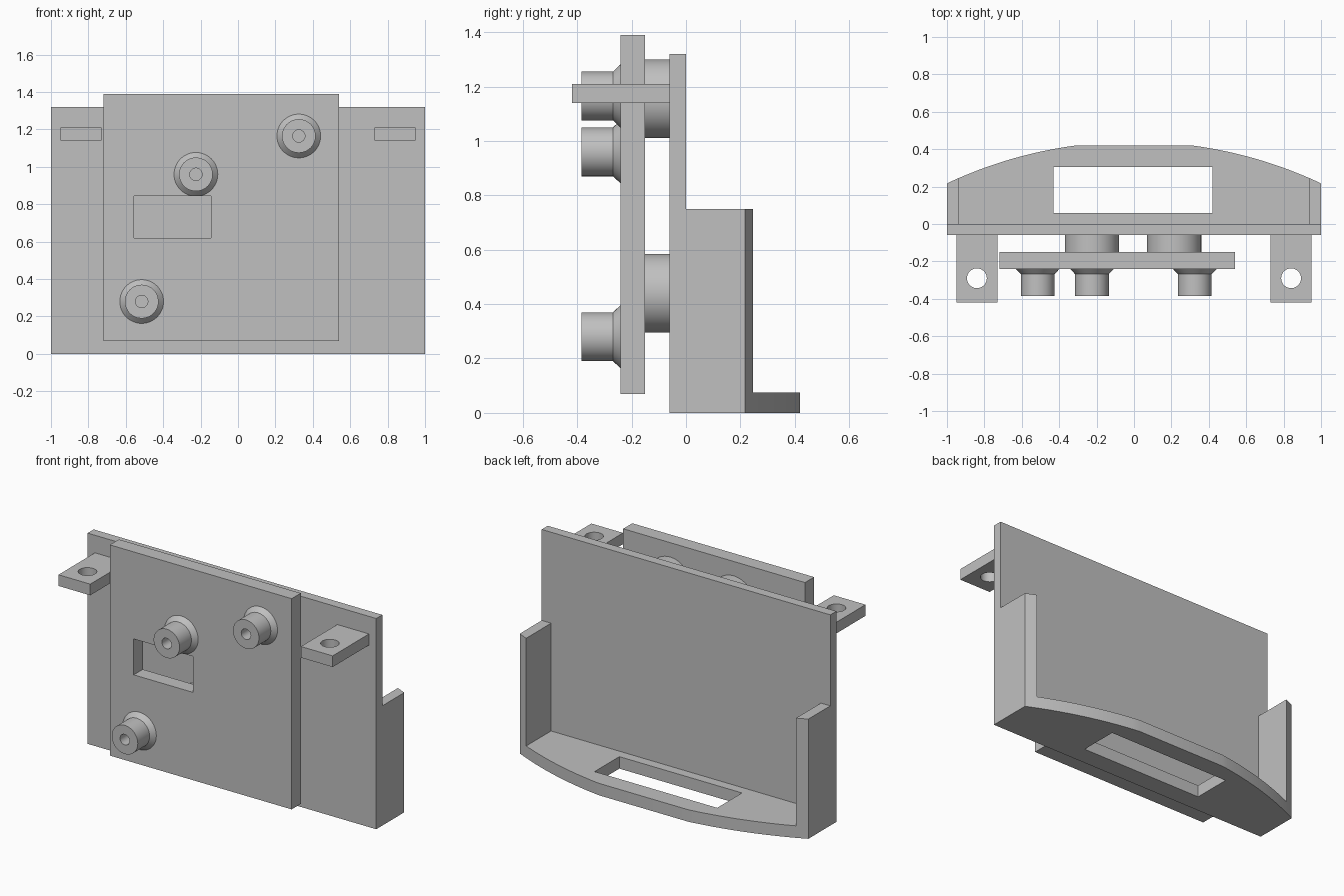
import bpy
import bmesh
import math
from mathutils import Matrix, Vector

if "Cube" in bpy.data.objects:
    bpy.data.objects.remove(bpy.data.objects["Cube"], do_unlink=True)

# One plain grey for everything
GREY = (0.53, 0.53, 0.53, 1)
grey = bpy.data.materials.new("plain_grey")
grey.use_nodes = True
grey.diffuse_color = GREY
grey.node_tree.nodes["Principled BSDF"].inputs["Base Color"].default_value = GREY


def finish(name, bm, smooth=False):
    bmesh.ops.recalc_face_normals(bm, faces=bm.faces)
    mesh = bpy.data.meshes.new(name)
    bm.to_mesh(mesh)
    bm.free()
    mesh.materials.append(grey)
    obj = bpy.data.objects.new(name, mesh)
    bpy.context.collection.objects.link(obj)
    if smooth:
        activate(obj)
        bpy.ops.object.shade_smooth_by_angle(angle=math.radians(30))
    return obj


def activate(obj):
    bpy.ops.object.select_all(action="DESELECT")
    obj.select_set(True)
    bpy.context.view_layer.objects.active = obj


def box(name, x, y, z):
    bm = bmesh.new()
    bmesh.ops.create_cube(bm, size=1)
    for v in bm.verts:
        v.co = Vector([(a + b) / 2 + c * (b - a) for (a, b), c in zip((x, y, z), v.co)])
    return finish(name, bm)


def prism(name, outline, z0, z1):
    bm = bmesh.new()
    face = bm.faces.new([bm.verts.new((x, y, z0)) for x, y in outline])
    ext = bmesh.ops.extrude_face_region(bm, geom=[face])
    for v in ext["geom"]:
        if isinstance(v, bmesh.types.BMVert):
            v.co.z = z1
    return finish(name, bm, True)


def cylinder(name, radius, depth, centre, along_y=False, segments=48):
    bm = bmesh.new()
    turn = Matrix.Rotation(math.pi / 2, 4, "X") if along_y else Matrix()
    bmesh.ops.create_cone(bm, cap_ends=True, segments=segments, radius1=radius,
                          radius2=radius, depth=depth,
                          matrix=Matrix.Translation(centre) @ turn)
    return finish(name, bm, True)


def cut(obj, cutter):
    cutter.hide_render = True
    mod = obj.modifiers.new("cut", "BOOLEAN")
    mod.operation = "DIFFERENCE"
    mod.solver = "EXACT"
    mod.object = cutter
    activate(obj)
    bpy.ops.object.modifier_apply(modifier=mod.name)
    bpy.data.objects.remove(cutter, do_unlink=True)


def lathe(name, profile, x, z, segments=48):
    """Revolve (radius, y) points about an axis parallel to y."""
    bm = bmesh.new()
    verts = [bm.verts.new((r, y, 0)) for r, y in profile]
    edges = [bm.edges.new(pair) for pair in zip(verts, verts[1:])]
    bmesh.ops.spin(bm, geom=verts + edges, cent=(0, 0, 0), axis=(0, 1, 0),
                   angle=math.tau, steps=segments, use_duplicate=False)
    bmesh.ops.remove_doubles(bm, verts=bm.verts, dist=0.0005)
    bmesh.ops.translate(bm, verts=bm.verts, vec=(x, 0, z))
    return finish(name, bm, True)


# Rear edge of the tray: a shallow arc with a flat middle
FLAT, RADIUS, REAR = 0.31, 2.35, 0.42


def rear_edge(x):
    drop = math.sqrt(RADIUS**2 - FLAT**2) - math.sqrt(RADIUS**2 - x * x)
    return REAR - max(0, drop)


def arc(x0, x1, steps):
    xs = [x0 + (x1 - x0) * i / steps for i in range(steps + 1)]
    return [(x, rear_edge(x)) for x in xs]


# Upright back plate and curved tray with a window
box("back_plate", (-1, 1), (-0.06, 0), (0, 1.32))
tray = prism("tray", [(-1, 0), (1, 0)] + arc(1, FLAT, 16) + arc(-FLAT, -1, 16), 0, 0.075)
cut(tray, box("tray_cutter", (-0.43, 0.42), (0.06, 0.305), (-0.1, 0.2)))

# Side walls and mounting tabs with round holes
for side, s in (("left", 1), ("right", -1)):
    outline = [(0.935, 0), (1, 0)] + arc(1, 0.935, 3)
    prism(side + "_wall", [(s * x, y) for x, y in outline], 0.075, 0.75)
    tab = box(side + "_tab", sorted((s * 0.73, s * 0.95)), (-0.42, -0.06), (1.14, 1.21))
    cut(tab, cylinder("tab_cutter", 0.053, 0.3, (s * 0.84, -0.29, 1.175)))

# Front panel with a rectangular opening
panel = box("front_panel", (-0.72, 0.54), (-0.24, -0.15), (0.07, 1.39))
cut(panel, box("panel_cutter", (-0.555, -0.145), (-0.4, -0.1), (0.62, 0.845)))

# Round spacers between panel and back plate
for x in (-0.225, 0.215):
    for z in (0.44, 1.155):
        cylinder("spacer", 0.145, 0.09, (x, -0.105, z), along_y=True)

# Flared bosses with blind holes
BOSS = [(0, -0.245), (0.033, -0.245), (0.033, -0.385), (0.09, -0.385),
        (0.09, -0.268), (0.117, -0.24), (0, -0.24)]
for x, z in ((-0.225, 0.96), (0.325, 1.165), (-0.515, 0.28)):
    lathe("boss", BOSS, x, z)
